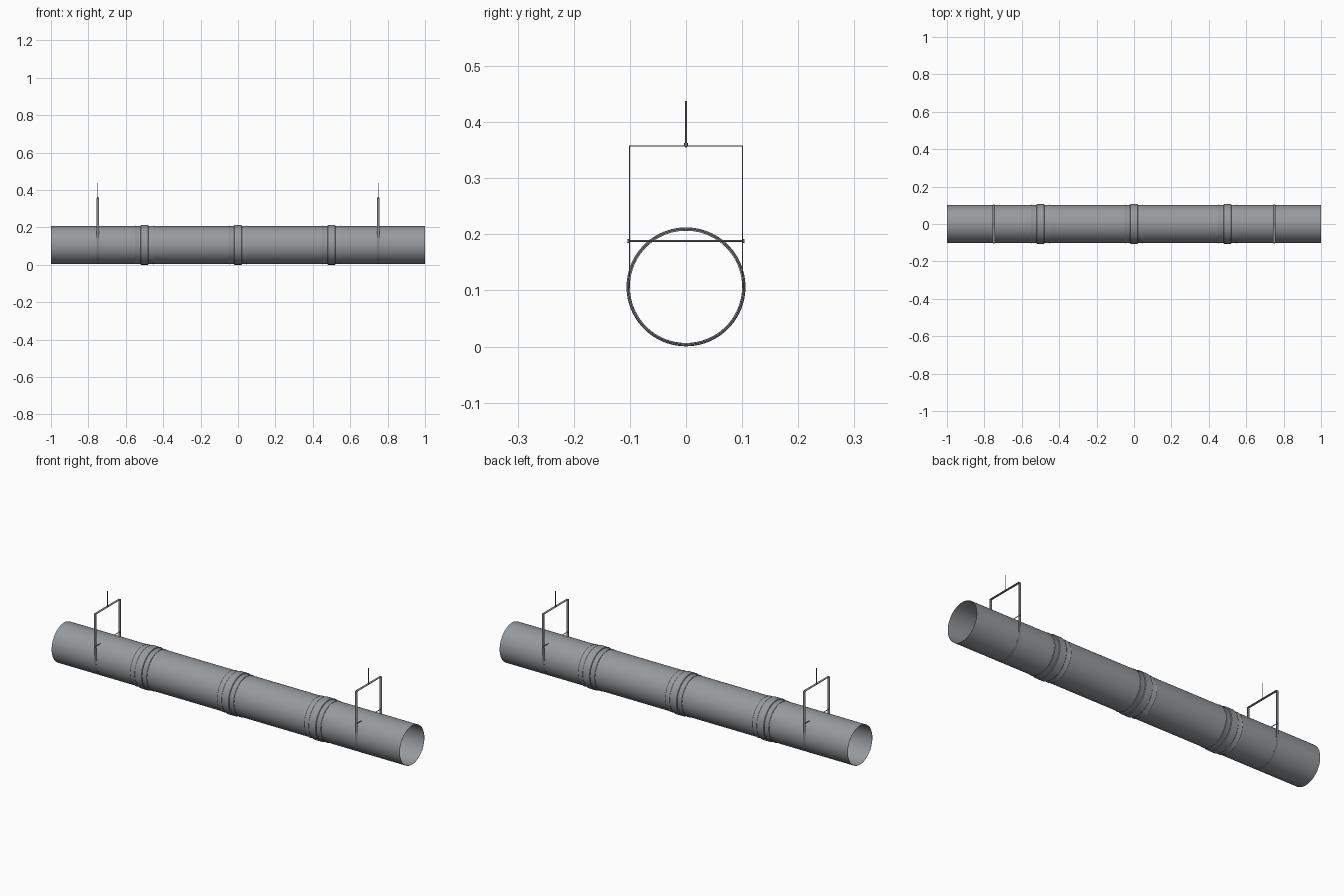
import bpy, bmesh, math
from mathutils import Matrix

if "Cube" in bpy.data.objects:
    bpy.data.objects.remove(bpy.data.objects["Cube"])

ZC = 0.1065      # duct axis height
R = 0.101        # duct outer radius


def material(name, rgb):
    m = bpy.data.materials.new(name)
    m.diffuse_color = (*rgb, 1)
    m.use_nodes = True
    m.node_tree.nodes["Principled BSDF"].inputs["Base Color"].default_value = m.diffuse_color
    return m


GALV = material("galvanised_grey", (0.31, 0.325, 0.34))
STEEL = material("hanger_steel", (0.24, 0.25, 0.265))


def finish(name, bm, mat):
    bmesh.ops.recalc_face_normals(bm, faces=bm.faces)
    me = bpy.data.meshes.new(name)
    bm.to_mesh(me)
    bm.free()
    me.materials.append(mat)
    ob = bpy.data.objects.new(name, me)
    bpy.context.collection.objects.link(ob)
    bpy.ops.object.select_all(action='DESELECT')
    ob.select_set(True)
    bpy.context.view_layer.objects.active = ob
    bpy.ops.object.shade_smooth_by_angle(angle=math.radians(30))
    return ob


def bridge(bm, rings):
    """Join a closed series of closed vertex loops with quads."""
    for a, b in zip(rings, rings[1:] + rings[:1]):
        n = len(a)
        for i in range(n):
            bm.faces.new((a[i], a[(i + 1) % n], b[(i + 1) % n], b[i]))


def revolve(name, profile, mat, x0=0.0, seg=96):
    """Spin a closed (x, radius) profile about the duct axis."""
    bm = bmesh.new()
    rings = []
    for x, r in profile:
        rings.append([bm.verts.new((x0 + x, r * math.sin(2 * math.pi * i / seg),
                                    ZC + r * math.cos(2 * math.pi * i / seg)))
                      for i in range(seg)])
    bridge(bm, rings)
    return finish(name, bm, mat)


def cylinders(name, parts, mat):
    """parts: (centre, radius, length, axis, sides)"""
    bm = bmesh.new()
    for centre, r, length, axis, sides in parts:
        rot = Matrix.Rotation(math.pi / 2, 4, 'X') if axis == 'Y' else Matrix()
        bmesh.ops.create_cone(bm, cap_ends=True, segments=sides, radius1=r, radius2=r,
                              depth=length, matrix=Matrix.Translation(centre) @ rot)
    return finish(name, bm, mat)


def strap(name, x0, half_w=0.006, top=0.3585):
    """U-shaped band under the duct, closed by a flat top bar."""
    def outline(y, z_top):
        pts = [(y, z_top)]
        pts += [(y * math.cos(math.pi * i / 48), ZC - y * math.sin(math.pi * i / 48))
                for i in range(49)]
        return pts + [(-y, z_top)]
    bm = bmesh.new()
    rings = []
    for x, y, z in ((-half_w, 0.1012, top), (half_w, 0.1012, top),
                    (half_w, 0.1002, top - 0.0015), (-half_w, 0.1002, top - 0.0015)):
        rings.append([bm.verts.new((x0 + x, p, q)) for p, q in outline(y, z)])
    bridge(bm, rings)
    return finish(name, bm, STEEL)


# Open thin-walled duct
revolve("duct_pipe", [(-1, R), (1, R), (1, R - 0.001), (-1, R - 0.001)], GALV)

# Couplings: raised middle band with a bead on each side
for i, x in enumerate((-0.5, 0, 0.5), 1):
    revolve(f"coupling_band_{i}",
            [(-0.021, R - 0.0005), (-0.021, 0.1045), (-0.019, 0.106),
             (0.019, 0.106), (0.021, 0.1045), (0.021, R - 0.0005)], GALV, x)
    revolve(f"coupling_sleeve_{i}",
            [(-0.049, R - 0.0005), (-0.049, 0.1025), (-0.047, 0.1033), (-0.045, 0.1025),
             (-0.043, 0.1018), (0.043, 0.1018), (0.045, 0.1025), (0.047, 0.1033),
             (0.049, 0.1025), (0.049, R - 0.0005)], GALV, x)

# Hangers: strap, cross bolt with heads, threaded rod with nut
for side, x in (("left", -0.75), ("right", 0.75)):
    strap(f"hanger_strap_{side}", x)
    cylinders(f"cross_bolt_{side}",
              [((x, 0, 0.188), 0.0018, 0.206, 'Y', 12),
               ((x, 0.1028, 0.188), 0.0035, 0.0035, 'Y', 6),
               ((x, -0.1028, 0.188), 0.0035, 0.0035, 'Y', 6)], STEEL)
    cylinders(f"hanger_rod_{side}",
              [((x, 0, 0.3965), 0.002, 0.083, 'Z', 12),
               ((x, 0, 0.3605), 0.004, 0.004, 'Z', 6)], STEEL)
